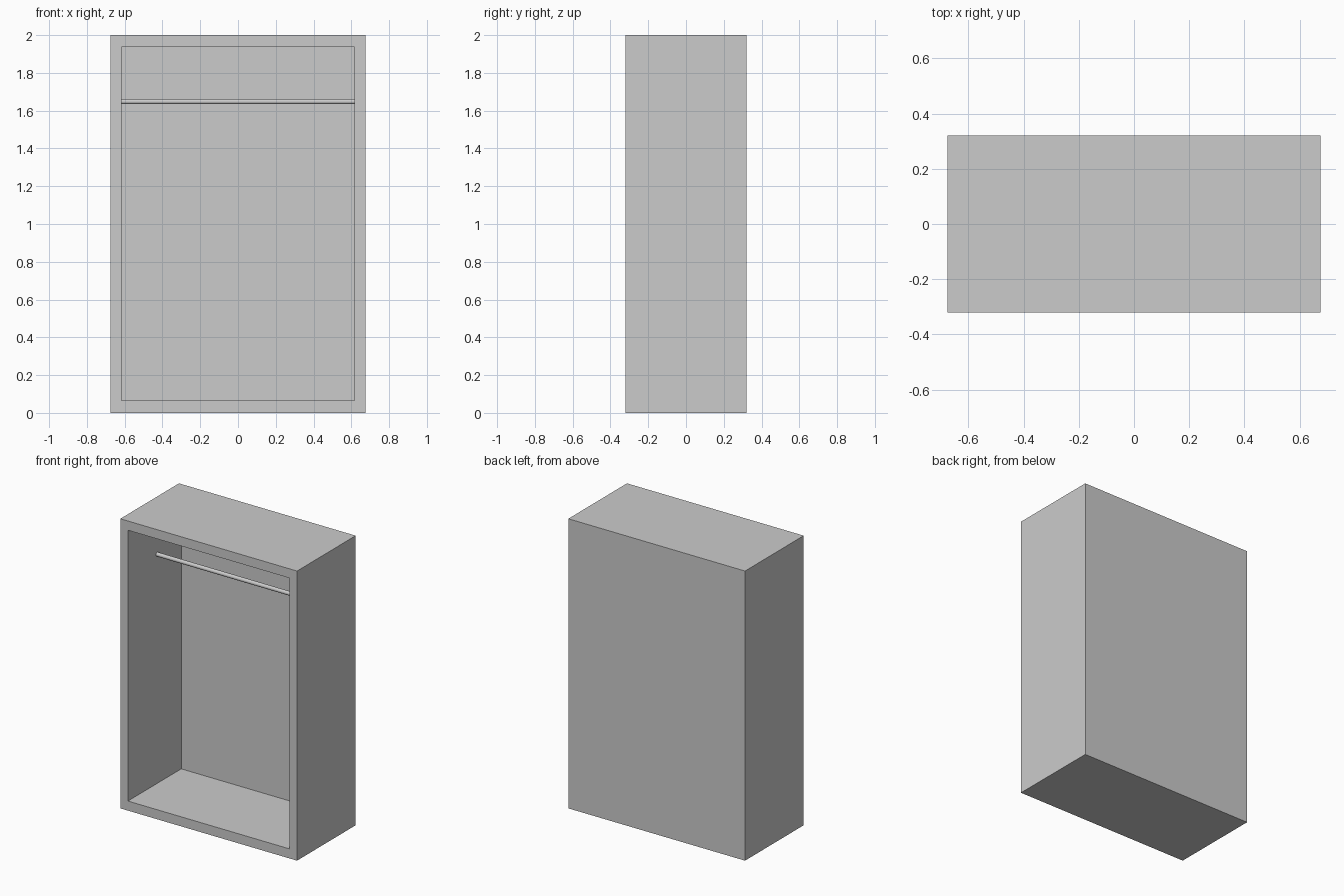
import bpy, bmesh, math
from mathutils import Matrix, Vector

if "Cube" in bpy.data.objects:
    bpy.data.objects.remove(bpy.data.objects["Cube"])

W, D, H = 1.35, 0.64, 2.0      # outer size
IN_X, IN_Z0, IN_Z1 = 0.617, 0.066, 1.936   # front opening
BACK_Y = 0.262                 # inner face of the back panel


def add_object(name, bm):
    bmesh.ops.recalc_face_normals(bm, faces=bm.faces)
    mesh = bpy.data.meshes.new(name)
    bm.to_mesh(mesh)
    bm.free()
    obj = bpy.data.objects.new(name, mesh)
    bpy.context.collection.objects.link(obj)
    return obj


# Wardrobe body: box with the front face inset and pushed back
bm = bmesh.new()
bmesh.ops.create_cube(bm, size=1, matrix=Matrix.Translation((0, 0, H / 2)) @ Matrix.Diagonal((W, D, H, 1)))
front = min(bm.faces, key=lambda f: f.calc_center_median().y)
bmesh.ops.inset_region(bm, faces=[front], thickness=0.05)
for v in front.verts:
    v.co.x = math.copysign(IN_X, v.co.x)
    v.co.z = IN_Z1 if v.co.z > H / 2 else IN_Z0
ret = bmesh.ops.extrude_face_region(bm, geom=[front])
for v in [g for g in ret["geom"] if isinstance(g, bmesh.types.BMVert)]:
    v.co.y = BACK_Y
if front.is_valid:
    bmesh.ops.delete(bm, geom=[front], context='FACES_ONLY')
add_object("wardrobe_body", bm)

# Hanging rail between the side walls
bm = bmesh.new()
bmesh.ops.create_cone(bm, cap_ends=True, segments=16, radius1=0.014, radius2=0.014, depth=2 * IN_X,
                      matrix=Matrix.Translation((0, 0, 1.648)) @ Matrix.Rotation(math.pi / 2, 4, 'Y'))
rail = add_object("hanging_rail", bm)
for p in rail.data.polygons:
    p.use_smooth = len(p.vertices) == 4
